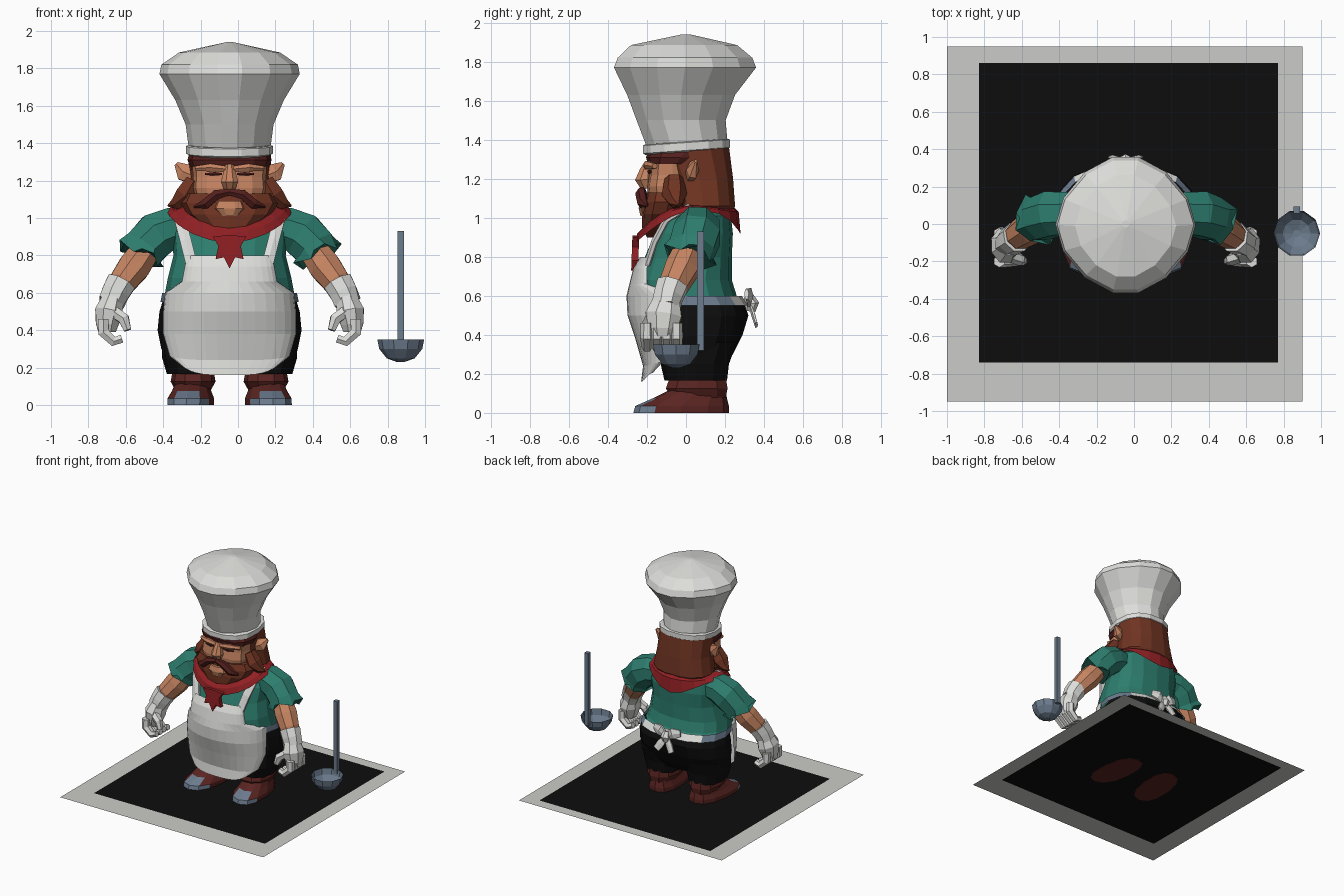
import bpy
import bmesh
from math import sin, cos, pi, copysign
from mathutils import Vector

cube = bpy.data.objects.get("Cube")
if cube:
    bpy.data.objects.remove(cube, do_unlink=True)

COLOURS = {
    "white_cloth": (0.72, 0.72, 0.70), "pale_frame": (0.60, 0.60, 0.58),
    "black_cloth": (0.004, 0.004, 0.004), "skin": (0.56, 0.23, 0.12),
    "teal_shirt": (0.026, 0.205, 0.155), "hair": (0.16, 0.034, 0.016),
    "dark_hair": (0.085, 0.014, 0.012), "boot_leather": (0.10, 0.018, 0.015),
    "red_cloth": (0.28, 0.014, 0.017), "steel": (0.15, 0.20, 0.27),
}
MATS = {}
for key, rgb in COLOURS.items():
    m = bpy.data.materials.new(key)
    m.use_nodes = True
    m.diffuse_color = (*rgb, 1)
    m.node_tree.nodes["Principled BSDF"].inputs["Base Color"].default_value = (*rgb, 1)
    MATS[key] = m

CENTRE = -0.045   # the figure stands a little off centre
SIDES = ((1, "left_"), (-1, "right_"))


def make(name, verts, faces, mat, second=None, rule=None, shift=CENTRE):
    """Mesh object; faces whose centre meets the rule take the second colour."""
    bm = bmesh.new()
    vs = [bm.verts.new(v) for v in verts]
    for f in faces:
        bm.faces.new([vs[i] for i in f])
    bmesh.ops.recalc_face_normals(bm, faces=bm.faces)
    for f in bm.faces:
        if rule and rule(f.calc_center_median()):
            f.material_index = 1
    bmesh.ops.translate(bm, verts=bm.verts, vec=(shift, 0, 0))
    me = bpy.data.meshes.new(name)
    bm.to_mesh(me)
    bm.free()
    for key in (mat, second):
        if key:
            me.materials.append(MATS[key])
    ob = bpy.data.objects.new(name, me)
    bpy.context.collection.objects.link(ob)
    return ob


def skin_rings(name, rings, mat, caps=True, closed=True, **kw):
    """Join equal rings of points with quads."""
    n = len(rings[0])
    faces = []
    for r in range(len(rings) - 1):
        for i in range(n if closed else n - 1):
            j = (i + 1) % n
            faces.append((r * n + i, r * n + j, r * n + n + j, r * n + n + i))
    if caps:
        faces += [tuple(range(n)), tuple(range((len(rings) - 1) * n, len(rings) * n))]
    return make(name, [p for r in rings for p in r], faces, mat, **kw)


def loft(name, rows, mat, n=12, p=0.85, x=0, shear=0, tilt=0, **kw):
    """Stack of superellipses; rows are (z, half width, front y, back y)."""
    def power(v):
        return copysign(abs(v) ** p, v)
    rings = []
    for z, hw, yf, yb in rows:
        ring = []
        for i in range(n):
            a = 2 * pi * i / n
            y = (yf + yb) / 2 + (yb - yf) / 2 * power(sin(a))
            ring.append((x + hw * power(cos(a)) + shear * y, y, z + tilt * y))
        rings.append(ring)
    return skin_rings(name, rings, mat, **kw)


def tube(name, path, mat, side=1, n=8, flat=1.0, spike=0, **kw):
    """Tube along (x, y, z, radius) points; spike makes a jagged last ring."""
    pts = [Vector((x * side, y, z)) for x, y, z, r in path]
    rings = []
    for k, c in enumerate(pts):
        t = (pts[min(k + 1, len(pts) - 1)] - pts[max(k - 1, 0)]).normalized()
        u = t.cross(Vector((0, 1, 0))).normalized()
        v = t.cross(u)
        r = path[k][3]
        ring = []
        for i in range(n):
            a = 2 * pi * (i + 0.5) / n
            out = spike * (i % 2) if k == len(pts) - 1 else 0
            ring.append(c + (u * cos(a) + v * sin(a) * flat) * (r + out) - t * out)
        rings.append(ring)
    return skin_rings(name, rings, mat, **kw)


# Floor plate with an off-centre dark panel
xs, ys = (-1, -0.83, 0.77, 0.9), (-0.95, -0.74, 0.86, 0.95)
skin_rings("floor_plate", [[(x, y, 0.003) for x in xs] for y in ys], "pale_frame",
           caps=False, closed=False, shift=0, second="black_cloth",
           rule=lambda c: abs(c.x) < 0.5 and abs(c.y) < 0.5)

# Legs, boots and trousers
for s, tag in SIDES:
    loft(tag + "boot", [(0, .125, -.27, .22), (.035, .125, -.26, .22), (.075, .105, -.17, .21),
                        (.12, .09, -.08, .2)], "boot_leather", x=.205 * s, shear=-.1 * s,
         second="steel", rule=lambda c: c.y < -.19 and c.z > .005)
    loft(tag + "boot_cuff", [(.08, .095, -.08, .21), (.125, .12, -.11, .22), (.18, .11, -.09, .21)],
         "boot_leather", n=10, x=.195 * s)
    loft(tag + "trouser_leg", [(.165, .14, -.11, .21), (.25, .165, -.13, .22), (.36, .17, -.13, .26)],
         "black_cloth", x=.195 * s)
loft("trousers", [(.24, .31, -.11, .2), (.3, .365, -.14, .24), (.4, .385, -.16, .29),
                  (.5, .375, -.17, .32), (.58, .35, -.17, .29)], "black_cloth", n=16)

# Shirt body and waist sash
loft("shirt_body", [(.55, .355, -.2, .305), (.6, .345, -.25, .26), (.68, .33, -.25, .235),
                    (.8, .3, -.21, .235), (.92, .31, -.16, .24), (1.01, .29, -.11, .23),
                    (1.07, .2, -.06, .18)], "teal_shirt", n=16)
loft("waist_sash", [(.55, .37, -.19, .32), (.6, .36, -.2, .285)], "white_cloth", n=16, caps=False,
     second="steel", rule=lambda c: abs(c.x) > .25 and c.y > -.12)

# Apron: rows of (z, half width, centre y, edge y, edge lift)
rows = [(.16, .25, -.23, -.17, .045), (.24, .32, -.22, -.12, .02), (.38, .355, -.26, -.07, 0),
        (.5, .355, -.3, -.06, 0), (.6, .345, -.305, -.05, 0), (.66, .255, -.29, -.2, 0),
        (.74, .24, -.27, -.2, 0), (.8, .23, -.235, -.18, 0)]
grid = []
for z, hw, yc, ye, lift in rows:
    angles = [i * pi / 16 for i in range(-8, 9)]
    grid.append([(hw * sin(a), yc + (ye - yc) * (1 - cos(a)), z + lift * sin(a) ** 4) for a in angles])
skin_rings("apron", grid, "white_cloth", caps=False, closed=False)
for s, tag in SIDES:
    tube(tag + "apron_strap", [(.205, -.2, .76, .035), (.235, -.16, .88, .035), (.265, -.1, .99, .035),
                               (.265, .02, 1.06, .03)], "white_cloth", s, n=6, flat=.5)
    # Bow at the back
    tube(tag + "bow_loop", [(.0, .32, .55, .02), (.06, .325, .6, .05), (.12, .31, .61, .03)],
         "white_cloth", s, n=6, flat=.4)
    tube(tag + "bow_tail", [(.0, .325, .56, .02), (.04, .345, .5, .035), (.07, .36, .45, .03)],
         "white_cloth", s, n=6, flat=.3)
tube("bow_knot", [(0, .32, .6, .025), (0, .335, .56, .04), (0, .33, .52, .025)], "white_cloth", n=6)

# Arms and gloves
for s, tag in SIDES:
    tube(tag + "sleeve", [(.18, .06, .95, .1), (.31, .06, .945, .12), (.39, .055, .91, .13),
                          (.455, .03, .84, .125), (.485, .015, .78, .115)], "teal_shirt", s,
         spike=.035)
    tube(tag + "forearm", [(.44, .02, .84, .08), (.51, -.02, .74, .092), (.57, -.06, .66, .08),
                           (.61, -.08, .59, .06)], "skin", s)
    tube(tag + "glove_cuff", [(.58, -.07, .655, .085), (.61, -.09, .6, .08), (.635, -.105, .54, .068)],
         "white_cloth", s, spike=.01)
    tube(tag + "palm", [(.625, -.1, .57, .06), (.645, -.115, .5, .08), (.655, -.12, .43, .065),
                        (.655, -.12, .39, .05)], "white_cloth", s, flat=1.25)
    for k in range(4):
        y = -.2 + .05 * k
        tube(tag + "finger_%d" % (k + 1), [(.675, y, .46, .032), (.675, y, .39, .034),
                                           (.62, y, .34, .03), (.575, y, .355, .025)],
             "white_cloth", s, n=6)
    tube(tag + "thumb", [(.62, -.17, .5, .035), (.565, -.19, .46, .034), (.545, -.2, .4, .022)],
         "white_cloth", s, n=6)

# Head: hair mass, face and beard
loft("hair", [(.98, .18, -.04, .22), (1.06, .25, -.08, .255), (1.2, .222, -.1, .245),
              (1.36, .22, -.17, .225)], "hair", n=14)
loft("face", [(1.08, .18, -.19, .05), (1.16, .2, -.2, .05), (1.22, .195, -.19, .05),
              (1.29, .2, -.185, .05)], "skin", p=.7)
loft("fringe", [(1.275, .21, -.195, .1), (1.31, .225, -.205, .15), (1.35, .215, -.19, .2)],
     "dark_hair", p=.75)
loft("beard", [(.9, .05, -.2, -.1), (.95, .14, -.225, -.02), (1.02, .225, -.225, .02),
               (1.08, .26, -.215, .04), (1.13, .235, -.205, .05)], "hair", p=.8)
loft("lower_lip", [(1.01, .045, -.235, -.15), (1.05, .085, -.245, -.15), (1.09, .07, -.235, -.15)],
     "skin", n=10)
tube("nose", [(0, -.19, 1.28, .025), (0, -.205, 1.24, .035), (0, -.215, 1.195, .05),
              (0, -.2, 1.15, .03)], "skin")
for s, tag in SIDES:
    tube(tag + "moustache", [(0, -.225, 1.14, .02), (.07, -.23, 1.125, .03), (.13, -.22, 1.075, .03),
                             (.19, -.2, 1.06, .006)], "dark_hair", s, n=6)
    tube(tag + "brow", [(.02, -.2, 1.262, .018), (.1, -.195, 1.27, .024), (.18, -.16, 1.265, .015)],
         "skin", s, n=6)
    tube(tag + "eye", [(.04, -.19, 1.235, .006), (.08, -.188, 1.236, .011), (.13, -.18, 1.235, .005)],
         "dark_hair", s, n=6)
    tube(tag + "ear", [(.18, .02, 1.22, .045), (.245, .035, 1.245, .055), (.285, .05, 1.29, .014)],
         "skin", s, n=6, flat=.6)
    tube(tag + "sideburn", [(.19, -.06, 1.2, .05), (.235, -.06, 1.12, .065), (.29, -.05, 1.075, .035),
                            (.33, -.04, 1.065, .005)], "hair", s, n=6)

# Neckerchief: low in front, pointed behind, with a star-shaped knot
top, mid, low = [], [], []
for i in range(20):
    a = 2 * pi * i / 20
    front, back = max(-sin(a), 0), max(sin(a), 0)
    x, y = cos(a), sin(a)
    top.append((.25 * x, .01 + .235 * y, 1.065 - .12 * front ** 2 - .01 * back))
    mid.append((.31 * x, .01 + .26 * y, 1.06 - .14 * front ** 1.5 - .03 * back))
    low.append((.335 * x, .01 + .27 * y, 1.035 - .165 * front ** 1.5 - .12 * back ** 4))
skin_rings("neckerchief", [top, mid, low], "red_cloth", caps=False)
outline = [(0, .73), (.03, .79), (.075, .78), (.06, .85), (.09, .9), (0, .91)]
outline += [(-x, z) for x, z in outline[-2:0:-1]]
skin_rings("neckerchief_knot", [[(x, y - .35 * (.9 - z) * k, z) for x, z in outline]
                                for y, k in ((-.275, .1), (-.24, .1))], "red_cloth")

# Tall puffed hat with band
loft("hat_band", [(1.335, .215, -.21, .215), (1.345, .232, -.225, .23), (1.385, .232, -.225, .23),
                  (1.39, .22, -.215, .22)], "white_cloth", n=14, tilt=.07)
loft("hat", [(1.37, .218, -.21, .22), (1.5, .235, -.26, .21), (1.63, .29, -.31, .26),
             (1.77, .375, -.38, .37), (1.82, .365, -.36, .35), (1.885, .27, -.29, .27),
             (1.94, .02, -.02, .02)], "white_cloth", n=14, p=1.15)

# Ladle standing beside the figure
bowl = [[(.87 + r * cos(i * pi / 5), -.05 + r * sin(i * pi / 5), z) for i in range(10)]
        for r, z in ((.125, .35), (.115, .3), (.075, .25), (.02, .23))]
bowl.append([(.87, -.05, .229)] * 10)
skin_rings("ladle_bowl", bowl[:4], "steel", caps=False, shift=0)
skin_rings("ladle_bowl_base", [[(x, y, z - .001) for x, y, z in bowl[3]], bowl[3]], "steel", shift=0)
tube("ladle_handle", [(.87, .075, .32, .025), (.87, .075, .93, .025)], "steel", n=4, shift=0)
